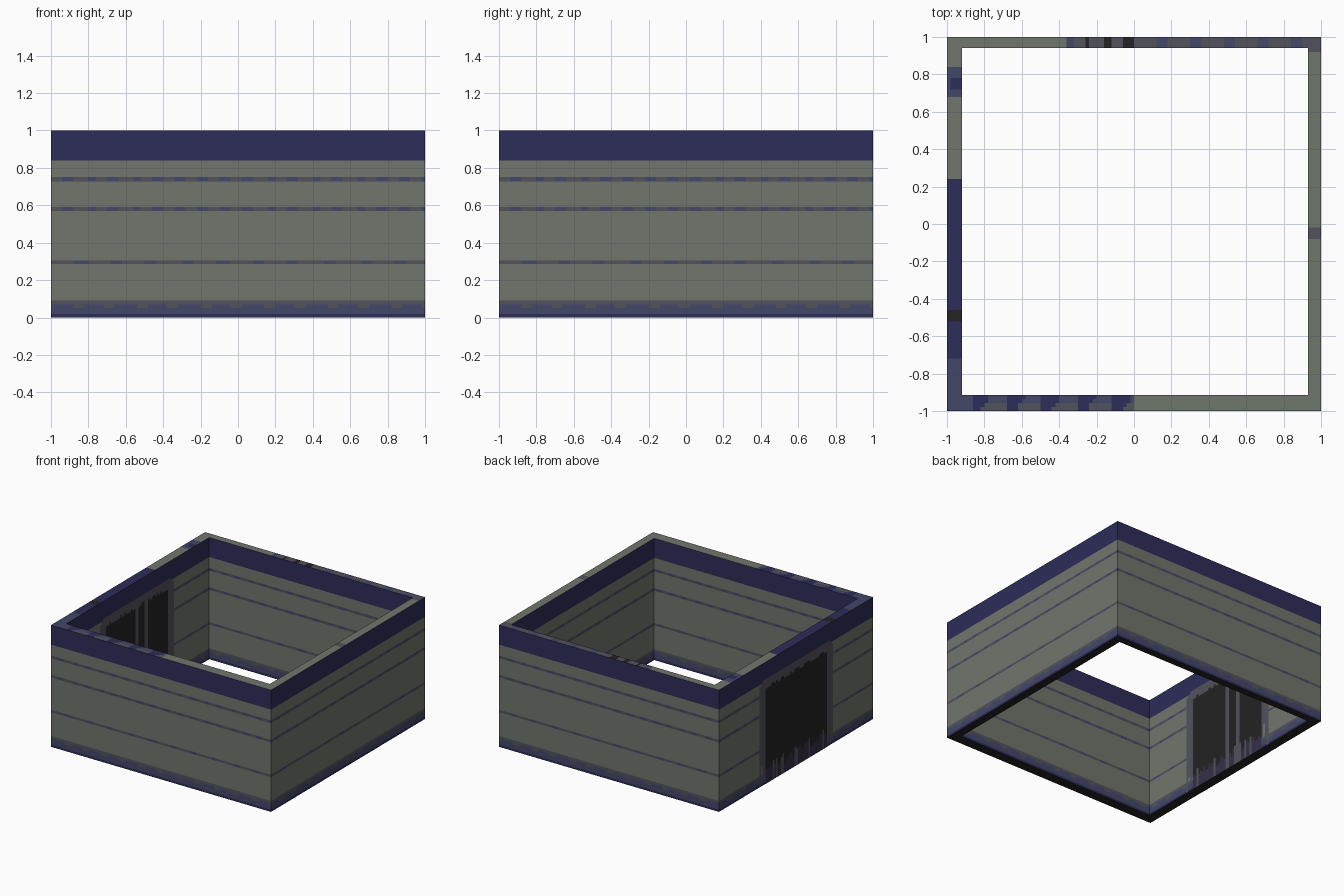
import bpy, bmesh, math, random

if "Cube" in bpy.data.objects:
    bpy.data.objects.remove(bpy.data.objects["Cube"])

random.seed(4)

# Flat colours (sRGB 0-255 converted to linear)
PALETTE = [("olive_grey", (112, 118, 108)), ("navy", (45, 45, 90)),
           ("slate_blue", (67, 71, 105)), ("dark_grey", (82, 82, 92)),
           ("near_black", (35, 35, 35)), ("dark_purple", (54, 47, 72))]
OLIVE, NAVY, SLATE, GREY, BLACK, PURPLE = range(6)


def linear(c):
    c /= 255
    return c / 12.92 if c <= 0.04045 else ((c + 0.055) / 1.055) ** 2.4


MATS = []
for name, rgb in PALETTE:
    m = bpy.data.materials.new(name)
    m.diffuse_color = (*[linear(c) for c in rgb], 1)
    m.use_nodes = True
    m.node_tree.nodes["Principled BSDF"].inputs["Base Color"].default_value = m.diffuse_color
    MATS.append(m)


def make_object(name, bm):
    me = bpy.data.meshes.new(name)
    bm.to_mesh(me)
    bm.free()
    for m in MATS:
        me.materials.append(m)
    ob = bpy.data.objects.new(name, me)
    bpy.context.collection.objects.link(ob)


# Inner faces of the four walls
IX0, IX1, IY0, IY1 = -0.92, 0.93, -0.915, 0.94
ZS = [0, .018, .05, .07, .09, .285, .305, .57, .592, .728, .75, .84, 1]
US = [i / 50 - 1 for i in range(101)]
ROWS = 4                                   # cells across the top edge


def side_colour(u, z):
    """Painted bands, the same on every upright face."""
    if z > .84:
        return NAVY
    if z < .018:
        return NAVY
    if z < .05:
        return SLATE
    if z < .07:
        return SLATE if (u + 1) % .17 < .11 else GREY
    if z < .09:
        return GREY
    if .285 < z < .305:
        return GREY if (u + 1) % .19 < .13 else SLATE
    if .57 < z < .592 or .728 < z < .75:
        return GREY if (u + 1) % .12 < .07 else SLATE
    return OLIVE


def top_colour(wall, u, v):
    """Patchwork along the rim; v runs from outside (0) to inside (1)."""
    if wall == "front":
        if u > 0:
            return OLIVE
        t = (u + .87) % .19
        if u > -.87 and t < .05 + .05 * v:
            return NAVY
        return GREY if v < .5 and u > -.87 else SLATE
    if wall == "back":
        if u < -.35:
            return OLIVE
        if u < -.31:
            return SLATE
        if u < 0:
            return BLACK if u > -.06 or -.17 < u < -.11 or -.26 < u < -.24 else GREY
        return SLATE if (u - .12) % .18 < .06 and .12 < u < .92 else GREY
    if wall == "right":
        return GREY if -.08 < u < -.02 or u > .92 else OLIVE
    if u < -.72:
        return SLATE
    if u < .23:
        return BLACK if -.52 < u < -.46 else NAVY
    if .72 < u < .78 and .25 < v:
        return NAVY
    return SLATE if .68 < u < .84 else OLIVE


def wall_point(wall, u, v, z):
    """Point on a mitred wall at position u, depth v (0 outside, 1 inside)."""
    if wall in ("front", "back"):
        o, i = (-1, IY0) if wall == "front" else (1, IY1)
        iu = min(max(u, IX0), IX1)
        return (u + (iu - u) * v, o + (i - o) * v, z)
    o, i = (-1, IX0) if wall == "left" else (1, IX1)
    iu = min(max(u, IY0), IY1)
    return (o + (i - o) * v, u + (iu - u) * v, z)


# Square wall ring
bm = bmesh.new()
cache = {}


def add_face(points, mat):
    verts = []
    for p in points:
        key = tuple(round(c, 5) for c in p)
        if key not in cache:
            cache[key] = bm.verts.new(p)
        if cache[key] not in verts:
            verts.append(cache[key])
    if len(verts) > 2:
        bm.faces.new(verts).material_index = mat


for wall in ("front", "back", "left", "right"):
    for a, b in zip(US, US[1:]):
        u = (a + b) / 2
        for v in (0, 1):                   # outer and inner face
            for z0, z1 in zip(ZS, ZS[1:]):
                add_face([wall_point(wall, a, v, z0), wall_point(wall, b, v, z0),
                          wall_point(wall, b, v, z1), wall_point(wall, a, v, z1)],
                         side_colour(u, (z0 + z1) / 2))
        for r in range(ROWS):              # rim and underside
            v0, v1 = r / ROWS, (r + 1) / ROWS
            for z in (0, 1):
                mat = top_colour(wall, u, (v0 + v1) / 2) if z else BLACK
                add_face([wall_point(wall, a, v0, z), wall_point(wall, b, v0, z),
                          wall_point(wall, b, v1, z), wall_point(wall, a, v1, z)], mat)
bmesh.ops.recalc_face_normals(bm, faces=bm.faces)
make_object("square_wall", bm)

# Painted doorway on both faces of the left wall
HALF, TOP, RADIUS, STEP = .48, .86, .08, .02


def door_colour(y, z, inside, drip):
    """Rounded grey frame, ragged black opening, purple foot; None is bare wall."""
    cy, cz = abs(y) - (HALF - RADIUS), z - (TOP - RADIUS)
    if cy > 0 and cz > 0 and math.hypot(cy, cz) > RADIUS:
        return None
    if abs(y) > .40:
        return GREY if z > .2 * drip else None
    if z > .77 + .03 * drip:
        return GREY
    if inside and (-.02 < y < .02 or .10 < y < .15):
        return GREY
    if z < .08 + .08 * drip:
        return GREY if drip > .85 else PURPLE
    return BLACK


def painted_door(name, x, inside):
    bm = bmesh.new()
    for i in range(round(2 * HALF / STEP)):
        y0 = -HALF + i * STEP
        drip = random.random()
        for k in range(round(TOP / STEP)):
            z0 = k * STEP
            mat = door_colour(y0 + STEP / 2, z0 + STEP / 2, inside, drip)
            if mat is None:
                continue
            pts = [(x, y0, z0), (x, y0 + STEP, z0),
                   (x, y0 + STEP, z0 + STEP), (x, y0, z0 + STEP)]
            if not inside:
                pts.reverse()              # face outwards
            bm.faces.new([bm.verts.new(p) for p in pts]).material_index = mat
    bmesh.ops.remove_doubles(bm, verts=bm.verts, dist=1e-4)
    make_object(name, bm)


painted_door("outer_painted_door", -1.002, False)
painted_door("inner_painted_door", IX0 + .002, True)
